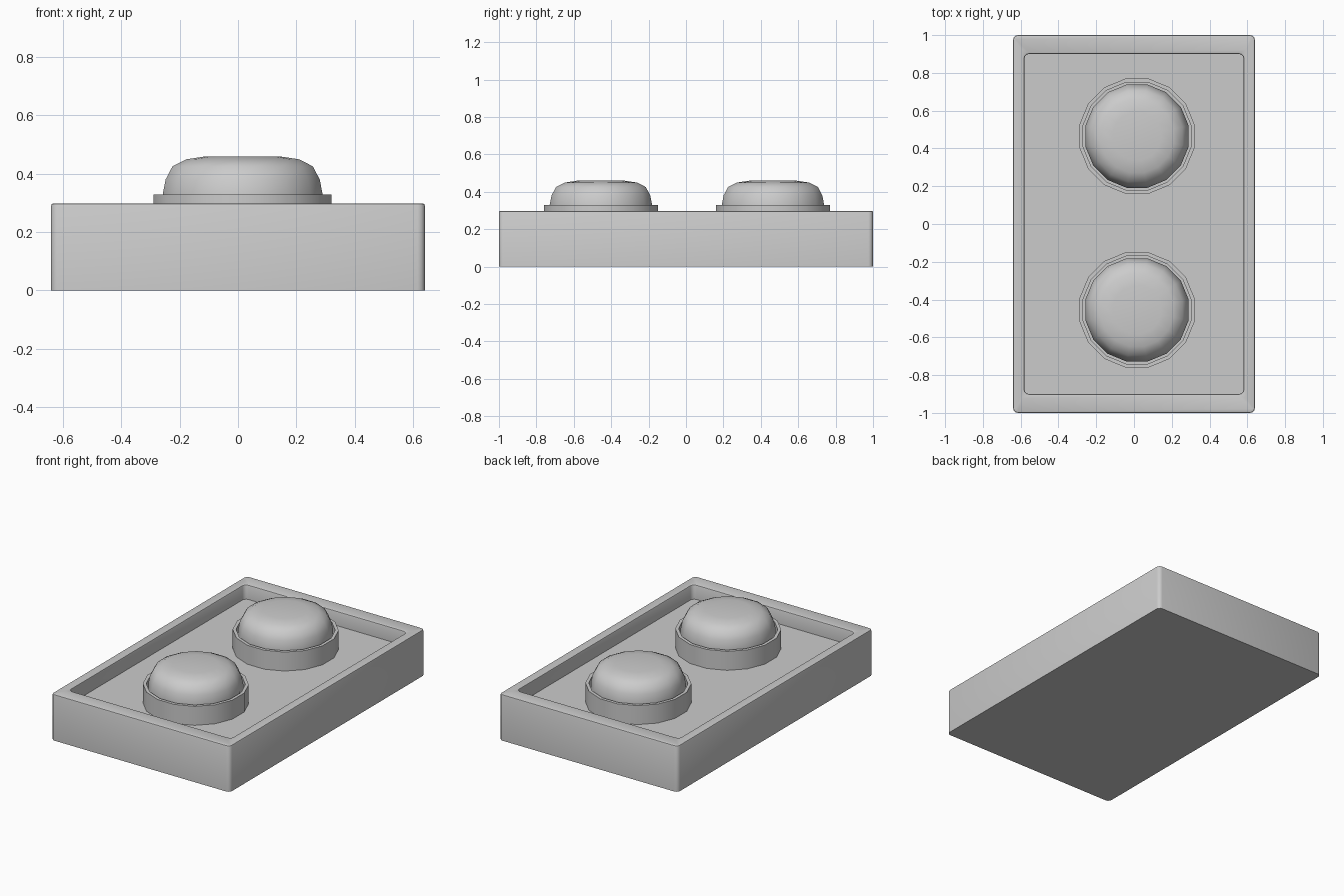
import bpy, bmesh, math

if "Cube" in bpy.data.objects:
    bpy.data.objects.remove(bpy.data.objects["Cube"])

TOP, FLOOR = 0.298, 0.205
SIDES = 16


def finish(bm, name, angle):
    bmesh.ops.recalc_face_normals(bm, faces=bm.faces)
    mesh = bpy.data.meshes.new(name)
    bm.to_mesh(mesh)
    bm.free()
    ob = bpy.data.objects.new(name, mesh)
    bpy.context.collection.objects.link(ob)
    bpy.ops.object.select_all(action='DESELECT')
    bpy.context.view_layer.objects.active = ob
    ob.select_set(True)
    bpy.ops.object.shade_smooth_by_angle(angle=math.radians(angle))
    return ob


def lathe(name, profile, x, y, closed=False, angle=40):
    """Revolve (radius, z) points around a vertical axis at x, y."""
    bm = bmesh.new()
    rings = []
    for r, z in profile:
        ring = []
        for i in range(SIDES):
            a = 2 * math.pi * (i + 0.5) / SIDES
            ring.append(bm.verts.new((x + r * math.cos(a), y + r * math.sin(a), z)))
        rings.append(ring)
    pairs = list(zip(rings, rings[1:]))
    if closed:
        pairs.append((rings[-1], rings[0]))
    else:
        bm.faces.new(rings[0])
        bm.faces.new(rings[-1])
    for a, b in pairs:
        for i in range(SIDES):
            j = (i + 1) % SIDES
            bm.faces.new((a[i], a[j], b[j], b[i]))
    return finish(bm, name, angle)


# Housing: block with a recessed top and softened rim
bm = bmesh.new()
bmesh.ops.create_cube(bm, size=1)
for v in bm.verts:
    v.co = (v.co.x * 1.28, v.co.y * 2, (v.co.z + 0.5) * TOP)
top = next(f for f in bm.faces if f.normal.z > 0.9)
bmesh.ops.inset_region(bm, faces=[top], thickness=0.05)
for v in top.verts:
    v.co.x = math.copysign(0.58, v.co.x)
    v.co.y = math.copysign(0.90, v.co.y)
wall = bmesh.ops.extrude_face_region(bm, geom=[top])
for g in wall['geom']:
    if isinstance(g, bmesh.types.BMVert):
        g.co.z = FLOOR
if top.is_valid:
    bmesh.ops.delete(bm, geom=[top], context='FACES_ONLY')


def upright(e):
    return abs(e.verts[0].co.z - e.verts[1].co.z) > 0.01


bmesh.ops.bevel(bm, geom=[e for e in bm.edges if upright(e)], offset=0.025,
                segments=3, profile=0.5, affect='EDGES')
rim = [e for e in bm.edges if all(v.co.z > TOP - 0.001 for v in e.verts)
       and any(abs(f.normal.z) < 0.5 for f in e.link_faces)]
bmesh.ops.bevel(bm, geom=rim, offset=0.008, segments=2, profile=0.5, affect='EDGES')
finish(bm, "housing", 40)

# Buttons: a domed cap standing inside a collar
for label, y in (("front", -0.455), ("rear", 0.465)):
    lathe(label + "_collar", [(0.311, FLOOR - 0.01), (0.311, 0.328),
                              (0.291, 0.328), (0.291, FLOOR - 0.01)], 0.016, y, closed=True)
    lathe(label + "_button", [(0.279, FLOOR - 0.01), (0.279, 0.33), (0.269, 0.38),
                              (0.245, 0.425), (0.197, 0.449), (0.13, 0.459)],
          0.016, y, angle=45)
